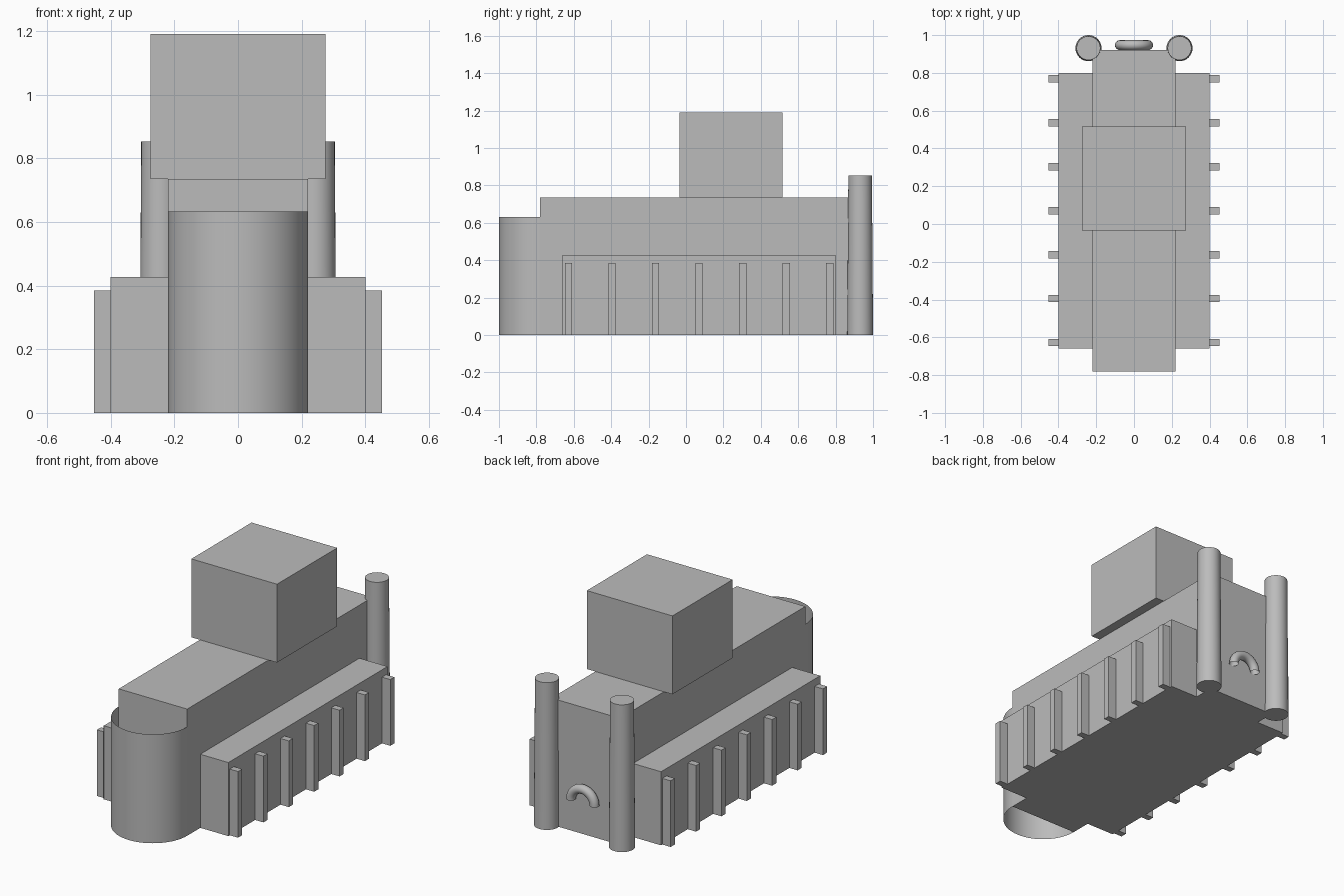
import bpy, bmesh, math

if "Cube" in bpy.data.objects:
    bpy.data.objects.remove(bpy.data.objects["Cube"], do_unlink=True)

stone = bpy.data.materials.new("grey stone")
stone.use_nodes = True
colour = (0.5, 0.5, 0.5, 1)
stone.diffuse_color = colour
stone.node_tree.nodes["Principled BSDF"].inputs["Base Color"].default_value = colour


def add_object(name, data):
    obj = bpy.data.objects.new(name, data)
    data.materials.append(stone)
    bpy.context.scene.collection.objects.link(obj)
    return obj


def from_bmesh(name, bm, smooth=False):
    mesh = bpy.data.meshes.new(name)
    bm.to_mesh(mesh)
    bm.free()
    obj = add_object(name, mesh)
    if smooth:
        bpy.ops.object.select_all(action="DESELECT")
        obj.select_set(True)
        bpy.context.view_layer.objects.active = obj
        bpy.ops.object.shade_smooth_by_angle(angle=math.radians(40))
    return obj


def box(name, x, y, z):
    """Box spanning the (low, high) range on each axis."""
    bm = bmesh.new()
    bmesh.ops.create_cube(bm, size=1)
    for v in bm.verts:
        v.co = [(lo + hi) / 2 + c * (hi - lo) for c, (lo, hi) in zip(v.co, (x, y, z))]
    return from_bmesh(name, bm)


# Tall nave joined to the wider, lower aisles
nave = box("nave", (-0.22, 0.22), (-0.78, 0.92), (0, 0.735))
aisles = box("aisles_cutter", (-0.4, 0.4), (-0.66, 0.8), (0, 0.427))
union = nave.modifiers.new("join aisles", "BOOLEAN")
union.operation = "UNION"
union.solver = "EXACT"
union.object = aisles
bpy.context.view_layer.objects.active = nave
bpy.ops.object.modifier_apply(modifier=union.name)
bpy.data.objects.remove(aisles, do_unlink=True)

# Square central tower
box("central_tower", (-0.275, 0.275), (-0.035, 0.517), (0.735, 1.19))

# Buttresses along both aisles
for side, sign in (("left", 1), ("right", -1)):
    for i in range(7):
        y = -0.628 + i * 0.2328
        x = sorted((sign * 0.4, sign * 0.453))
        box(f"{side}_buttress_{i + 1}", x, (y - 0.019, y + 0.019), (0, 0.384))

# Rounded apse: an open half shell at the front
bm = bmesh.new()
steps = 32
rim = []
for i in range(steps + 1):
    a = math.pi + math.pi * i / steps
    x, y = 0.22 * math.cos(a), -0.78 + 0.22 * math.sin(a)
    rim.append((bm.verts.new((x, y, 0)), bm.verts.new((x, y, 0.632))))
for (a, b), (c, d) in zip(rim, rim[1:]):
    bm.faces.new((a, c, d, b))
from_bmesh("apse", bm, smooth=True)

# Slim, slightly tapered round turrets at the back corners
for side, sign in (("left", 1), ("right", -1)):
    bm = bmesh.new()
    bmesh.ops.create_cone(bm, cap_ends=True, segments=32,
                          radius1=0.069, radius2=0.063, depth=0.852)
    bmesh.ops.translate(bm, verts=bm.verts, vec=(sign * 0.241, 0.931, 0.426))
    from_bmesh(f"{side}_turret", bm, smooth=True)

# Round arch moulding over the back door
bm = bmesh.new()
arc, ring = 24, 16
loops = []
for i in range(arc + 1):
    a = math.pi * i / arc
    loop = []
    for j in range(ring):
        t = 2 * math.pi * j / ring
        r = 0.075 + 0.026 * math.cos(t)
        loop.append(bm.verts.new((r * math.cos(a), 0.947 + 0.026 * math.sin(t),
                                  0.2 + r * math.sin(a))))
    loops.append(loop)
for p, q in zip(loops, loops[1:]):
    for j in range(ring):
        k = (j + 1) % ring
        bm.faces.new((p[j], p[k], q[k], q[j]))
from_bmesh("door_arch", bm, smooth=True)
